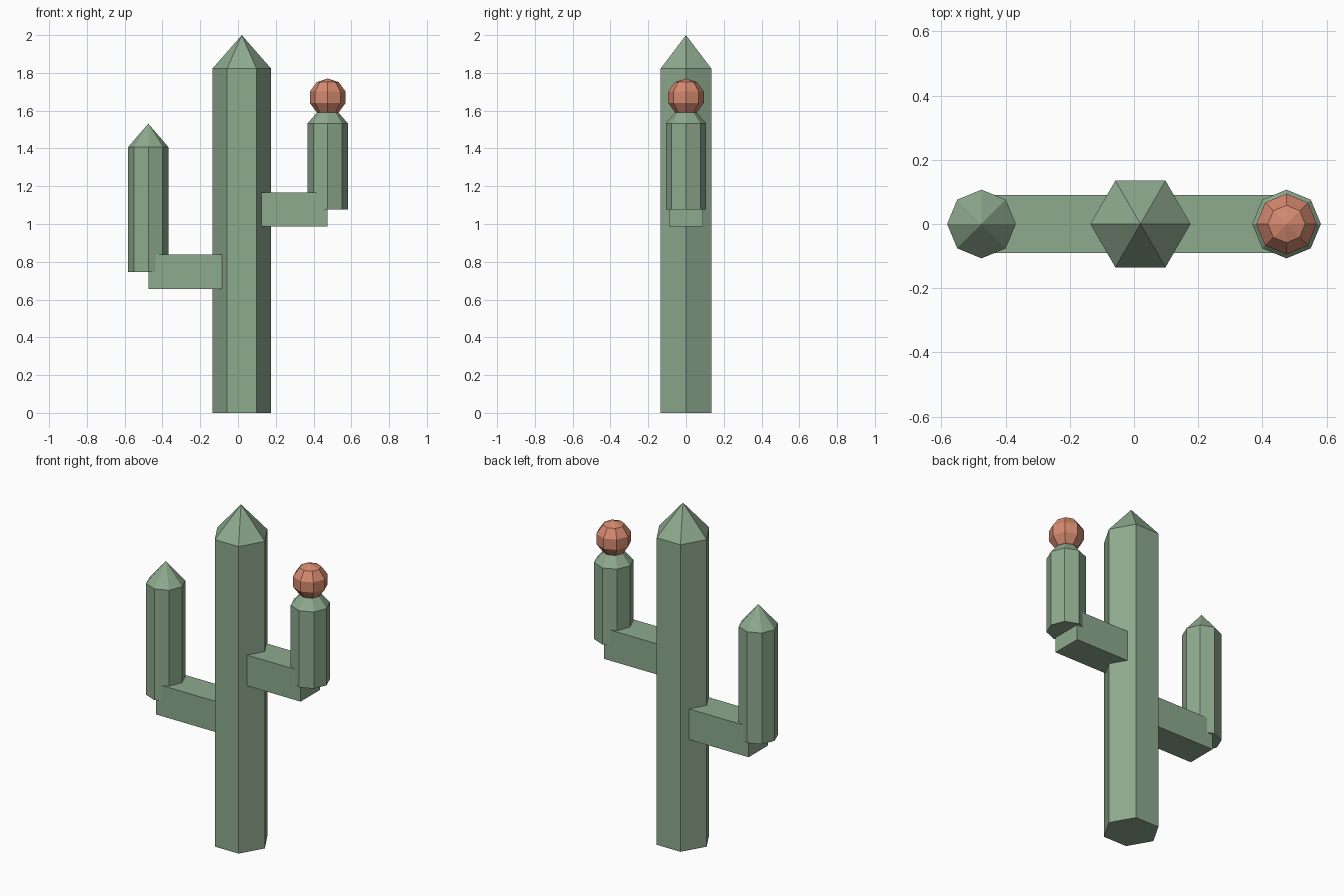
import bpy, bmesh
from math import cos, sin, tau
from mathutils import Matrix

if "Cube" in bpy.data.objects:
    bpy.data.objects.remove(bpy.data.objects["Cube"])


def material(name, color):
    m = bpy.data.materials.new(name)
    m.diffuse_color = color
    m.use_nodes = True
    m.node_tree.nodes["Principled BSDF"].inputs["Base Color"].default_value = m.diffuse_color
    return m


GREEN = material("cactus_green", (0.27, 0.40, 0.27, 1))
CORAL = material("flower_coral", (0.66, 0.25, 0.16, 1))


def finish(name, bm, mat):
    bmesh.ops.recalc_face_normals(bm, faces=bm.faces)
    mesh = bpy.data.meshes.new(name)
    bm.to_mesh(mesh)
    bm.free()
    mesh.materials.append(mat)
    obj = bpy.data.objects.new(name, mesh)
    bpy.context.collection.objects.link(obj)
    return obj


def pointed_column(name, x, radius, sides, z0, z1, tip):
    """Upright prism closed by a pyramid tip."""
    bm = bmesh.new()
    low, high = [[bm.verts.new((x + radius * cos(tau * i / sides),
                                radius * sin(tau * i / sides), z))
                  for i in range(sides)] for z in (z0, z1)]
    apex = bm.verts.new((x, 0, tip))
    bm.faces.new(low)
    for i in range(sides):
        j = (i + 1) % sides
        bm.faces.new((low[i], low[j], high[j], high[i]))
        bm.faces.new((high[i], high[j], apex))
    return finish(name, bm, GREEN)


def arm_bar(name, x0, x1, z, width):
    """Square horizontal bar running from inside the trunk."""
    bm = bmesh.new()
    bmesh.ops.create_cube(bm, size=1, matrix=(
        Matrix.Translation(((x0 + x1) / 2, 0, z))
        @ Matrix.Diagonal((abs(x1 - x0), width, width, 1))))
    return finish(name, bm, GREEN)


# Trunk
TRUNK_X = 0.02
pointed_column("trunk", TRUNK_X, 0.156, 6, 0, 1.822, 2.0)

# Arms: bar plus upright, starting at the bar's mid height
ARM_X = 0.475
for side, x, z, shoulder in (("left", -ARM_X, 0.747, 1.407),
                             ("right", ARM_X, 1.077, 1.532)):
    arm_bar(side + "_arm_bar", TRUNK_X, x, z, 0.182)
    pointed_column(side + "_arm_upright", x, 0.107, 8, z, shoulder, shoulder + 0.124)

# Flower ball on the right arm
bm = bmesh.new()
bmesh.ops.create_uvsphere(bm, u_segments=8, v_segments=5, radius=0.099,
                          matrix=Matrix.Translation((ARM_X, 0, 1.671)))
finish("flower", bm, CORAL)
